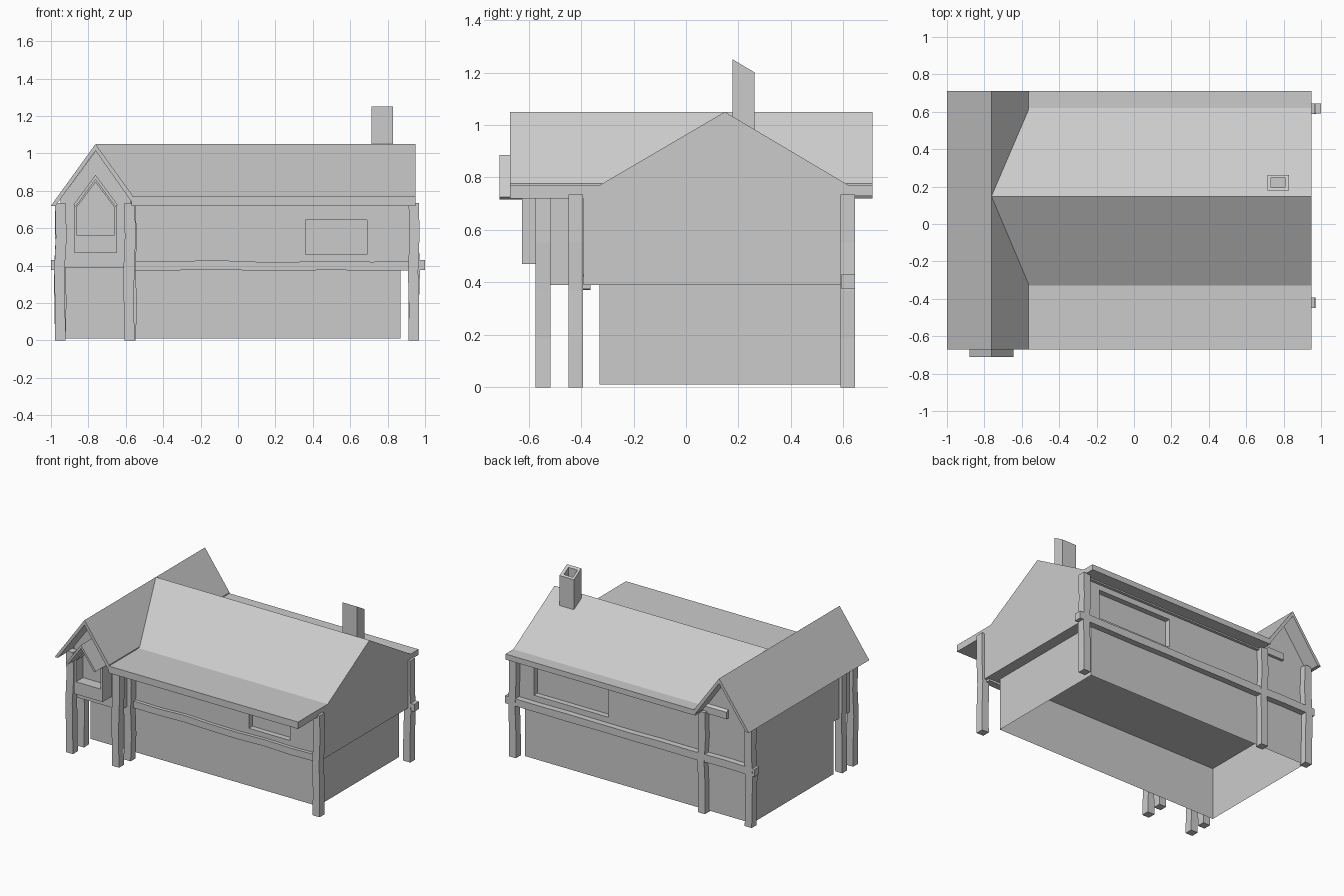
import bpy, bmesh, random
from mathutils import Vector

if "Cube" in bpy.data.objects:
    bpy.data.objects.remove(bpy.data.objects["Cube"])

random.seed(4)


def finish(name, bm):
    bmesh.ops.recalc_face_normals(bm, faces=bm.faces)
    me = bpy.data.meshes.new(name)
    bm.to_mesh(me)
    bm.free()
    ob = bpy.data.objects.new(name, me)
    bpy.context.collection.objects.link(ob)
    return ob


def prism(name, axis, pts, a, b):
    """Extrude a profile along x (profile y,z), y (profile x,z)."""
    bm = bmesh.new()
    place = (lambda p: (a, p[0], p[1])) if axis == 'x' else (lambda p: (p[0], a, p[1]))
    face = bm.faces.new([bm.verts.new(place(p)) for p in pts])
    res = bmesh.ops.extrude_face_region(bm, geom=[face])
    move = Vector((b - a, 0, 0)) if axis == 'x' else Vector((0, b - a, 0))
    for v in res['geom']:
        if isinstance(v, bmesh.types.BMVert):
            v.co += move
    return finish(name, bm)


def box(name, x0, x1, y0, y1, z0, z1):
    return prism(name, 'x', [(y0, z0), (y1, z0), (y1, z1), (y0, z1)], x0, x1)


def timber(name, start, end, half, rings=5, wobble=0.006):
    """Square hand-hewn timber with slightly uneven sections."""
    start, end = Vector(start), Vector(end)
    upright = abs(end.z - start.z) > 0.1
    bm = bmesh.new()
    loops = []
    for i in range(rings):
        c = start.lerp(end, i / (rings - 1))
        w = wobble if 0 < i < rings - 1 else 0
        c.z += 0 if upright else random.uniform(-w, w)
        c.x += random.uniform(-w, w) if upright else 0
        h = half + random.uniform(-w, w) * 0.3
        ring = []
        for s, t in ((-1, -1), (1, -1), (1, 1), (-1, 1)):
            off = (s * h, t * half, 0) if upright else (0, s * half, t * h)
            ring.append(bm.verts.new(c + Vector(off)))
        loops.append(ring)
    for a, b in zip(loops, loops[1:]):
        for k in range(4):
            bm.faces.new((a[k], a[(k + 1) % 4], b[(k + 1) % 4], b[k]))
    bm.faces.new(loops[0])
    bm.faces.new(loops[-1])
    return finish(name, bm)


def cut(ob, cutter):
    m = ob.modifiers.new("opening", 'BOOLEAN')
    m.operation, m.solver, m.object = 'DIFFERENCE', 'EXACT', cutter
    bpy.context.view_layer.objects.active = ob
    bpy.ops.object.modifier_apply(modifier=m.name)
    bpy.data.objects.remove(cutter)


# Ground floor, open underneath
ground = box("ground_floor_walls", -0.95, 0.87, -0.33, 0.6, 0.01, 0.4)
bm = bmesh.new()
bm.from_mesh(ground.data)
low = [f for f in bm.faces if all(v.co.z < 0.02 for v in f.verts)]
bmesh.ops.delete(bm, geom=low, context='FACES_ONLY')
bm.to_mesh(ground.data)
bm.free()

# Overhanging upper floor with recessed front and back windows
upper = box("upper_floor_walls", -0.6, 0.95, -0.39, 0.6, 0.39, 0.74)
cut(upper, box("front_window_cutter", 0.36, 0.69, -0.5, -0.35, 0.46, 0.645))
cut(upper, box("back_window_cutter", 0.2, 0.8, 0.56, 0.7, 0.47, 0.68))

# Main roof: steep gable with flat eaves
prism("main_roof", 'x', [(-0.33, 0.72), (0.62, 0.72), (0.62, 0.77), (0.148, 1.05), (-0.33, 0.77)], -0.76, 0.95)
box("front_eave", -0.57, 0.95, -0.67, -0.33, 0.72, 0.77)
box("back_eave", -0.57, 0.95, 0.62, 0.71, 0.73, 0.77)

# Cross wing and its roof
prism("wing_upper_walls", 'y', [(-0.95, 0.39), (-0.575, 0.39), (-0.575, 0.76), (-0.76, 1.015), (-0.95, 0.755)], -0.52, 0.6)
prism("wing_roof", 'y', [(-1.0, 0.72), (-0.762, 1.05), (-0.565, 0.777), (-0.565, 0.735), (-0.762, 1.015), (-0.975, 0.72)], -0.67, 0.71)

# Bay window with a small gabled roof
bay = prism("bay_window", 'y', [(-0.877, 0.47), (-0.648, 0.47), (-0.648, 0.72), (-0.762, 0.87), (-0.877, 0.72)], -0.625, -0.5)
cut(bay, prism("bay_cutter", 'y', [(-0.86, 0.56), (-0.663, 0.56), (-0.663, 0.715), (-0.762, 0.845), (-0.86, 0.715)], -0.7, -0.545))
prism("bay_roof", 'y', [(-0.88, 0.725), (-0.762, 0.885), (-0.643, 0.725), (-0.655, 0.715), (-0.762, 0.86), (-0.868, 0.715)], -0.71, -0.5)

# Posts at the wing porch, the corners and along the back
for i, (x, y) in enumerate([(-0.95, -0.545), (-0.58, -0.545), (-0.95, -0.42), (-0.575, -0.42),
                            (0.94, -0.42), (0.94, 0.617), (-0.575, 0.617), (-0.95, 0.617)]):
    timber(f"post_{i + 1}", (x, y, 0), (x, y, 0.735), 0.028)

# Horizontal beams between floors and under the eaves
timber("back_floor_beam", (-1.0, 0.617, 0.403), (1.0, 0.617, 0.403), 0.027, 9, 0.004)
timber("front_floor_beam", (-0.56, -0.39, 0.4), (0.93, -0.39, 0.4), 0.025, 8, 0.005)

# Hollow chimney with a slanted top
chimney = prism("chimney", 'x', [(0.178, 0.9), (0.262, 0.9), (0.262, 1.2), (0.178, 1.25)], 0.715, 0.83)
cut(chimney, box("flue_cutter", 0.732, 0.806, 0.195, 0.248, 1.05, 1.4))
